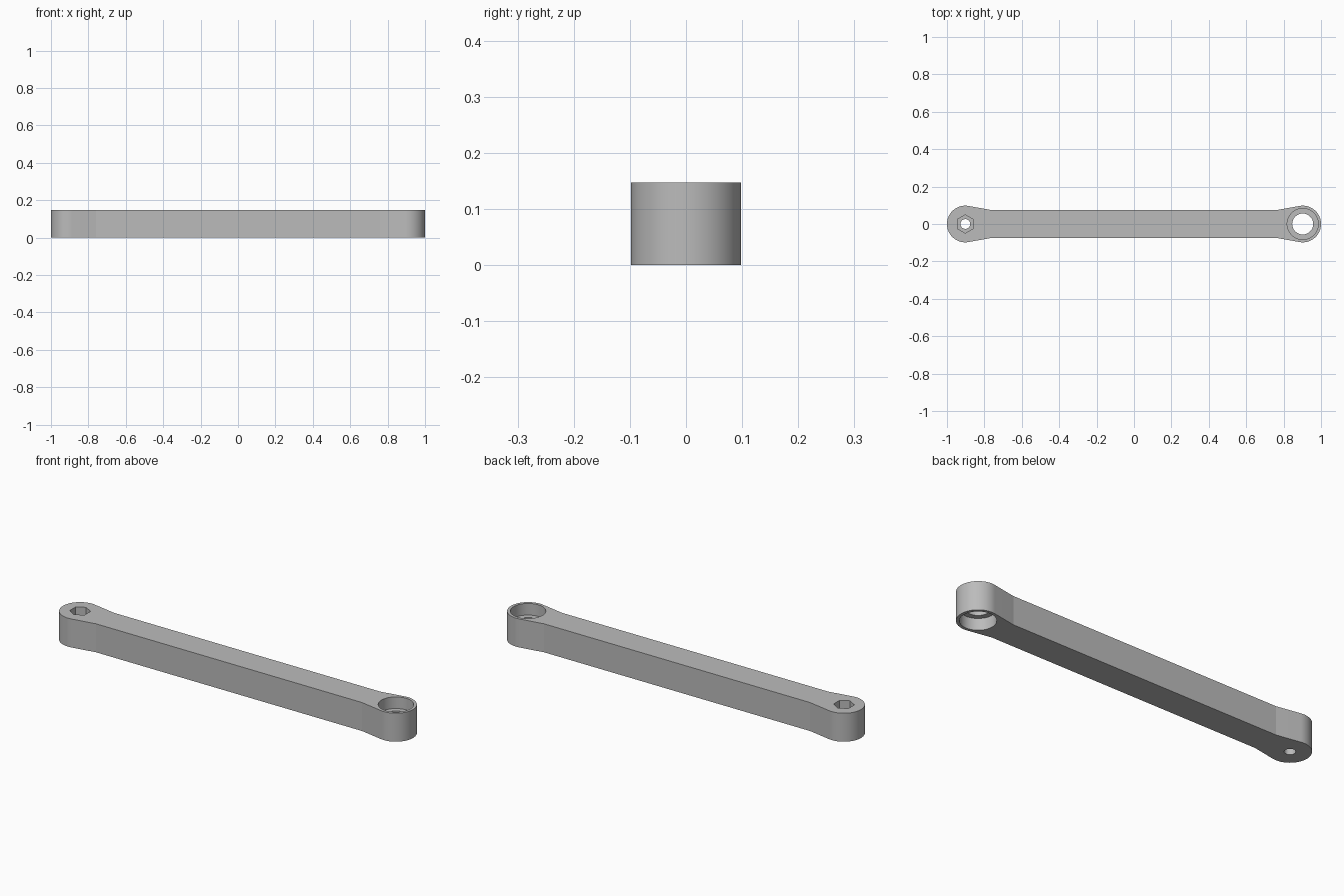
import bpy
import bmesh
import math

HEIGHT = 0.147
END_X = 0.902       # distance of each eye centre from the middle
END_R = 0.098       # radius of the rounded ends
NECK_X = 0.76       # where the straight bar starts to flare
BAR_Y = 0.074       # half width of the bar
SEAT_DEPTH = 0.06
NUT_DEPTH = 0.075

cube = bpy.data.objects.get("Cube")
if cube:
    bpy.data.objects.remove(cube, do_unlink=True)

grey = bpy.data.materials.new("grey")
grey.use_nodes = True
colour = (0.5, 0.5, 0.5, 1)
grey.diffuse_color = colour
grey.node_tree.nodes["Principled BSDF"].inputs["Base Color"].default_value = colour


def prism(name, outline, z0, z1):
    """Extrude a flat outline from z0 up to z1."""
    bm = bmesh.new()
    face = bm.faces.new([bm.verts.new((x, y, z0)) for x, y in outline])
    new = bmesh.ops.extrude_face_region(bm, geom=[face])["geom"]
    top = [v for v in new if isinstance(v, bmesh.types.BMVert)]
    bmesh.ops.translate(bm, verts=top, vec=(0, 0, z1 - z0))
    bmesh.ops.recalc_face_normals(bm, faces=bm.faces)
    mesh = bpy.data.meshes.new(name)
    bm.to_mesh(mesh)
    bm.free()
    mesh.materials.append(grey)
    obj = bpy.data.objects.new(name, mesh)
    bpy.context.collection.objects.link(obj)
    return obj


def ring(x, radius, sides, turn=0.0):
    return [(x + radius * math.cos(turn + math.tau * i / sides),
             radius * math.sin(turn + math.tau * i / sides)) for i in range(sides)]


# Link arm: rounded ends joined to the bar by tangent flares
dx = END_X - NECK_X
tangent = math.pi - math.atan2(BAR_Y, dx) - math.acos(END_R / math.hypot(dx, BAR_Y))
steps = 48
half = [(NECK_X, -BAR_Y)]
for i in range(steps + 1):
    a = -tangent + 2 * tangent * i / steps
    half.append((END_X + END_R * math.cos(a), END_R * math.sin(a)))
half.append((NECK_X, BAR_Y))
arm = prism("link_arm", half + [(-x, -y) for x, y in half], 0, HEIGHT)

# Bolt hole with hexagonal nut pocket, and bearing eye with a seat on each side
over = 0.02
cutters = [
    prism("bolt_hole_cutter", ring(-END_X, 0.026, 32), -over, HEIGHT + over),
    prism("nut_pocket_cutter", ring(-END_X, 0.049, 6, math.pi / 2),
          HEIGHT - NUT_DEPTH, HEIGHT + over),
    prism("bearing_bore_cutter", ring(END_X, 0.056, 64), -over, HEIGHT + over),
    prism("upper_seat_cutter", ring(END_X, 0.083, 64),
          HEIGHT - SEAT_DEPTH, HEIGHT + over),
    prism("lower_seat_cutter", ring(END_X, 0.083, 64), -over, SEAT_DEPTH),
]

bpy.ops.object.select_all(action="DESELECT")
arm.select_set(True)
bpy.context.view_layer.objects.active = arm
for cutter in cutters:
    cutter.hide_render = True
    mod = arm.modifiers.new(cutter.name, "BOOLEAN")
    mod.operation = "DIFFERENCE"
    mod.solver = "EXACT"
    mod.object = cutter
    bpy.ops.object.modifier_apply(modifier=mod.name)
    bpy.data.objects.remove(cutter, do_unlink=True)

# Round walls smooth, rims and flares crisp
bpy.ops.object.shade_smooth_by_angle(angle=math.radians(9))
